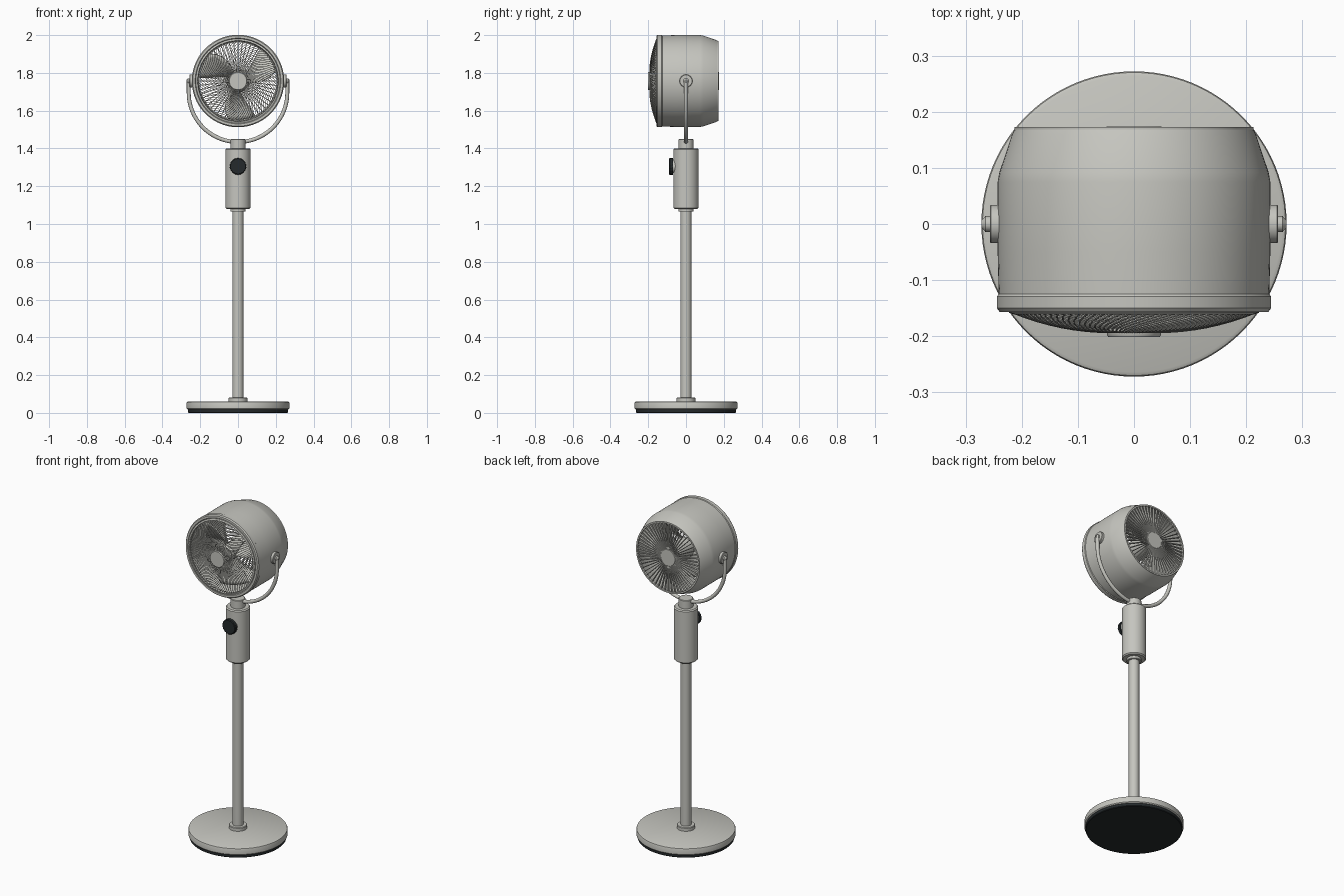
import bpy, bmesh, math
from mathutils import Vector

if "Cube" in bpy.data.objects:
    bpy.data.objects.remove(bpy.data.objects["Cube"])

HZ = 1.757  # height of the fan head axis


def material(name, rgb):
    m = bpy.data.materials.new(name)
    m.diffuse_color = (*rgb, 1)
    m.use_nodes = True
    m.node_tree.nodes["Principled BSDF"].inputs["Base Color"].default_value = m.diffuse_color
    return m


SHELL = material("warm_light_grey", (0.56, 0.56, 0.52))
DARK = material("charcoal", (0.018, 0.023, 0.025))


def finish(name, bm, mat, smooth=35):
    bmesh.ops.recalc_face_normals(bm, faces=bm.faces)
    me = bpy.data.meshes.new(name)
    bm.to_mesh(me)
    bm.free()
    me.materials.append(mat)
    ob = bpy.data.objects.new(name, me)
    bpy.context.collection.objects.link(ob)
    bpy.ops.object.select_all(action='DESELECT')
    bpy.context.view_layer.objects.active = ob
    ob.select_set(True)
    bpy.ops.object.shade_smooth_by_angle(angle=math.radians(smooth))
    return ob


def lathe(name, profile, mat, axis='Z', n=64, closed=False, centre=(0, 0, 0)):
    """Turn (radius, position) points around an axis; open profiles get caps."""
    bm = bmesh.new()
    rings = []
    for r, h in profile:
        ring = []
        for i in range(n):
            a = math.tau * i / n
            c, s = r * math.cos(a), r * math.sin(a)
            p = {'Z': (c, s, h), 'Y': (c, h, s), 'X': (h, c, s)}[axis]
            ring.append(bm.verts.new(Vector(p) + Vector(centre)))
        rings.append(ring)
    pairs = list(zip(rings, rings[1:] + rings[:1])) if closed else list(zip(rings, rings[1:]))
    for a, b in pairs:
        for i in range(n):
            j = (i + 1) % n
            bm.faces.new((a[i], a[j], b[j], b[i]))
    if not closed:
        bm.faces.new(rings[0])
        bm.faces.new(rings[-1])
    return finish(name, bm, mat)


def sweep(bm, path, r, sides=5):
    """Add a round rod along a path."""
    pts = [Vector(p) for p in path]
    rings = []
    for k, p in enumerate(pts):
        t = (pts[min(k + 1, len(pts) - 1)] - pts[max(k - 1, 0)]).normalized()
        u = t.cross(Vector((0, 1, 0)))
        u.normalize()
        v = t.cross(u)
        rings.append([bm.verts.new(p + r * (math.cos(math.tau * i / sides) * u +
                      math.sin(math.tau * i / sides) * v)) for i in range(sides)])
    for a, b in zip(rings, rings[1:]):
        for i in range(sides):
            j = (i + 1) % sides
            bm.faces.new((a[i], a[j], b[j], b[i]))
    bm.faces.new(rings[0])
    bm.faces.new(rings[-1])


def polar(r, a, y):
    return (r * math.cos(a), y, HZ + r * math.sin(a))


HEAD = (0, 0, HZ)

# Base, pole and control column
lathe("base_pad", [(0.262, 0), (0.265, 0.003), (0.265, 0.02)], DARK, n=96)
lathe("base_plate", [(0.267, 0.018), (0.272, 0.023), (0.272, 0.052), (0.270, 0.057), (0.264, 0.06)],
      SHELL, n=96)
lathe("base_collar", [(0.05, 0.058), (0.05, 0.078), (0.047, 0.081)], SHELL, n=48)
lathe("pole", [(0.029, 0.06), (0.029, 1.09)], SHELL, n=48)
lathe("lower_collar", [(0.038, 1.065), (0.04, 1.067), (0.04, 1.09)], SHELL, n=48)
lathe("control_column", [(0.061, 1.08), (0.067, 1.086), (0.067, 1.394), (0.061, 1.40)], SHELL, n=64)
lathe("upper_collar", [(0.04, 1.39), (0.04, 1.447), (0.037, 1.45)], SHELL, n=48)

# Control knob with a scalloped edge
lathe("knob_mount", [(0.036, -0.055), (0.036, -0.072)], SHELL, 'Y', 40, centre=(0, 0, 1.305))
knob = lathe("knob", [(0.045, -0.070), (0.045, -0.086), (0.041, -0.090)], DARK, 'Y', 72,
             centre=(0, 0, 1.305))
for v in knob.data.vertices:
    a = math.atan2(v.co.z - 1.305, v.co.x)
    k = 1 - 0.025 * (1 + math.cos(18 * a))
    v.co.x *= k
    v.co.z = 1.305 + (v.co.z - 1.305) * k

# U-shaped fork and pivots
bm = bmesh.new()
arc = [(0.261 * math.cos(math.pi * (1 + i / 40)), 0, 1.695 + 0.261 * math.sin(math.pi * (1 + i / 40)))
       for i in range(41)]
sweep(bm, [(-0.261, 0, HZ)] + arc + [(0.261, 0, HZ)], 0.0105, 14)
finish("fork", bm, SHELL)
for side, s in (("left", -1), ("right", 1)):
    lathe(side + "_pivot_disc", [(0.034, s * 0.236), (0.034, s * 0.255), (0.032, s * 0.257)],
          SHELL, 'X', 40, centre=HEAD)
    lathe(side + "_pivot_cap", [(0.014, s * 0.255), (0.014, s * 0.265), (0.006, s * 0.272)],
          SHELL, 'X', 24, centre=HEAD)

# Housing shell and front rim
lathe("housing", [(0.241, -0.13), (0.243, -0.05), (0.243, 0.075), (0.240, 0.092), (0.217, 0.160),
                  (0.212, 0.170), (0.206, 0.170), (0.210, 0.155), (0.232, 0.088), (0.234, 0.07),
                  (0.232, -0.13)], SHELL, 'Y', 96, True, HEAD)
lathe("front_rim", [(0.241, -0.125), (0.2445, -0.129), (0.2445, -0.150), (0.239, -0.157),
                    (0.227, -0.157), (0.222, -0.150), (0.220, -0.125)], SHELL, 'Y', 96, True, HEAD)
lathe("grille_ring", [(0.223, -0.145), (0.223, -0.158), (0.214, -0.161), (0.212, -0.157),
                      (0.212, -0.145)], SHELL, 'Y', 96, True, HEAD)

# Domed front grille with swirling wires
bm = bmesh.new()
WIRES = 84
for i in range(WIRES):
    path = []
    for k in range(9):
        t = k / 8
        r = 0.042 + 0.175 * t
        path.append(polar(r, math.tau * i / WIRES - 0.75 * t ** 1.2, -0.193 + 0.035 * t ** 2))
    sweep(bm, path, 0.0016)
finish("front_grille_wires", bm, SHELL)
lathe("front_hub", [(0.048, -0.186), (0.048, -0.198), (0.046, -0.201)], SHELL, 'Y', 48, centre=HEAD)

# Rear grille with straight radial slats
bm = bmesh.new()
SLATS = 56
for i in range(SLATS):
    a = math.tau * i / SLATS
    side = Vector((-math.sin(a), 0, math.cos(a))) * 0.0022
    corners = []
    for r in (0.045, 0.209):
        for y, s in ((0.160, -1), (0.160, 1), (0.172, 1), (0.172, -1)):
            corners.append(bm.verts.new(Vector(polar(r, a, y)) + s * side))
    lo, hi = corners[:4], corners[4:]
    bm.faces.new(lo)
    bm.faces.new(hi)
    for k in range(4):
        j = (k + 1) % 4
        bm.faces.new((lo[k], lo[j], hi[j], hi[k]))
finish("rear_grille_slats", bm, SHELL)
lathe("rear_hub", [(0.05, 0.155), (0.05, 0.172), (0.048, 0.174)], SHELL, 'Y', 48, centre=HEAD)
lathe("rear_ring", [(0.213, 0.160), (0.213, 0.173), (0.204, 0.173), (0.204, 0.160)],
      SHELL, 'Y', 96, True, HEAD)

# Motor and the three twisted blades
lathe("motor", [(0.05, 0.0), (0.06, 0.01), (0.06, 0.16)], SHELL, 'Y', 40, centre=HEAD)
lathe("blade_hub", [(0.046, 0.0), (0.046, -0.10), (0.036, -0.112)], SHELL, 'Y', 40, centre=HEAD)
bm = bmesh.new()
for b in range(3):
    grid = []
    for i in range(9):
        t = i / 8
        r = 0.04 + 0.165 * t
        width = 0.75 + 0.15 * math.sin(math.pi * t) - 0.3 * max(0, t - 0.8)
        row = []
        for j in range(7):
            w = j / 6 - 0.5
            a = math.radians(15 + 120 * b) + 0.35 * t + width * w
            row.append(bm.verts.new(polar(r, a, -0.055 + 0.075 * w)))
        grid.append(row)
    for p, q in zip(grid, grid[1:]):
        for j in range(6):
            bm.faces.new((p[j], p[j + 1], q[j + 1], q[j]))
blades = finish("blades", bm, SHELL)
thick = blades.modifiers.new("thickness", 'SOLIDIFY')
thick.thickness = 0.004
thick.offset = 0
